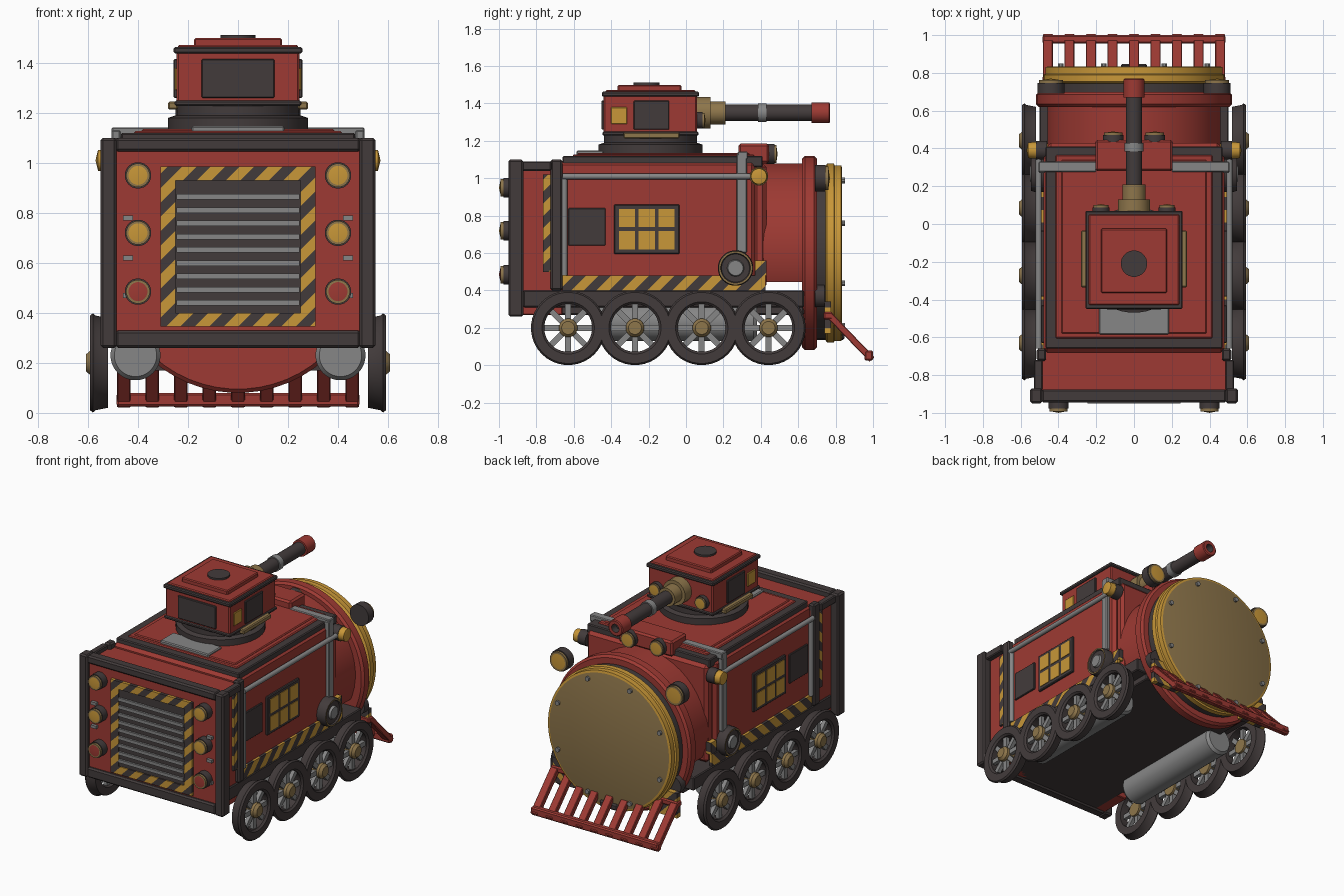
import bpy, bmesh, math
from mathutils import Vector, Matrix

if "Cube" in bpy.data.objects:
    bpy.data.objects.remove(bpy.data.objects["Cube"])

def material(name, r, g, b):
    m = bpy.data.materials.new(name)
    m.diffuse_color = (r, g, b, 1)
    m.use_nodes = True
    m.node_tree.nodes["Principled BSDF"].inputs["Base Color"].default_value = m.diffuse_color
    return m

RED = material("red paint", .34, .042, .033)
DARK = material("dark iron", .055, .044, .044)
GOLD = material("gold yellow", .58, .31, .04)
BRASS = material("brass", .27, .18, .07)
GREY = material("grey steel", .24, .24, .24)

def finish(bm, name, mats, mirror=False, smooth=False):
    bmesh.ops.recalc_face_normals(bm, faces=bm.faces)
    me = bpy.data.meshes.new(name)
    bm.to_mesh(me)
    bm.free()
    for m in mats:
        me.materials.append(m)
    if smooth:
        me.shade_smooth()
        me.set_sharp_from_angle(angle=math.radians(35))
    ob = bpy.data.objects.new(name, me)
    bpy.context.collection.objects.link(ob)
    if mirror:
        ob.modifiers.new("mirror", 'MIRROR')
    return ob

def cube(x0, x1, y0, y1, z0, z1):
    bm = bmesh.new()
    bmesh.ops.create_cube(bm, size=1)
    for v in bm.verts:
        v.co = Vector(((x0 + x1) / 2 + v.co.x * (x1 - x0),
                       (y0 + y1) / 2 + v.co.y * (y1 - y0),
                       (z0 + z1) / 2 + v.co.z * (z1 - z0)))
    return bm

def box(name, mat, x0, x1, y0, y1, z0, z1, bevel=.006, mirror=False, tilt=0):
    bm = cube(x0, x1, y0, y1, z0, z1)
    if bevel:
        bmesh.ops.bevel(bm, geom=bm.edges[:], offset=bevel, segments=1, affect='EDGES')
    if tilt:
        c = Vector(((x0 + x1) / 2, (y0 + y1) / 2, (z0 + z1) / 2))
        bmesh.ops.rotate(bm, verts=bm.verts, cent=c, matrix=Matrix.Rotation(tilt, 3, 'X'))
    return finish(bm, name, [mat], mirror)

def hazard(name, x0, x1, y0, y1, z0, z1, d, period=.11, mirror=False):
    # striped plate: cut along diagonals, coloured by stripe number
    bm = cube(x0, x1, y0, y1, z0, z1)
    d = Vector(d).normalized()
    w = period * .354
    for k in range(-60, 60):
        bmesh.ops.bisect_plane(bm, geom=bm.verts[:] + bm.edges[:] + bm.faces[:],
                               plane_co=d * k * w, plane_no=d)
    for f in bm.faces:
        f.material_index = math.floor(f.calc_center_median().dot(d) / w) % 2
    return finish(bm, name, [DARK, GOLD], mirror)

def lathe(name, axis, c, profile, mats, seg=32, mirror=False, cut_z=None):
    # spin (radius, offset) points; one material per profile segment
    bm = bmesh.new()
    used = list(dict.fromkeys(mats))
    rings = []
    for r, t in profile:
        ring = []
        for i in range(seg):
            a = 2 * math.pi * (i + .5) / seg
            u, v = r * math.cos(a), r * math.sin(a)
            p = {'x': (t, u, v), 'y': (u, t, v), 'z': (u, v, t)}[axis]
            ring.append(bm.verts.new(Vector(c) + Vector(p)))
        rings.append(ring)
    for k in range(len(rings) - 1):
        for i in range(seg):
            j = (i + 1) % seg
            f = bm.faces.new((rings[k][i], rings[k][j], rings[k + 1][j], rings[k + 1][i]))
            f.material_index = used.index(mats[min(k, len(mats) - 1)])
    bmesh.ops.remove_doubles(bm, verts=bm.verts, dist=1e-5)
    if cut_z is not None:
        bmesh.ops.bisect_plane(bm, geom=bm.verts[:] + bm.edges[:] + bm.faces[:],
                               plane_co=(0, 0, cut_z), plane_no=(0, 0, -1), clear_outer=True)
        bmesh.ops.holes_fill(bm, edges=bm.edges)
    return finish(bm, name, used, mirror, True)

def rod(name, mat, axis, c, r, t0, t1, seg=32, mirror=False):
    return lathe(name, axis, c, [(0, t0), (r, t0), (r, t1), (0, t1)], [mat], seg, mirror)

def lamp(name, c, r, depth, s, lens=GOLD, seg=20):
    # dark housing, brass bezel, domed lens; s is the facing along y
    lathe(name, 'y', c, [(0, 0), (r, 0), (r, s * depth * .7), (r * .9, s * depth * .7),
                         (r * .9, s * depth * .9), (r * .72, s * depth * .9), (0, s * depth)],
          [DARK, DARK, DARK, BRASS, BRASS, lens], seg, True)

# chassis and tanks
box("chassis", DARK, -.42, .42, -.9, .63, .27, .4)
box("running_board", DARK, -.5, .5, -.87, .63, .31, .4)
lathe("under_tank", 'y', (.41, 0, .23), [(0, -.5), (.085, -.5), (.1, -.48), (.1, .36), (.085, .38), (0, .38)],
      [GREY], 28, True)

# wheels
for i in range(4):
    c = (.55, -.63 + .357 * i, .2)
    lathe(f"wheel_rim_{i}", 'x', c, [(.128, -.03), (.18, -.03), (.19, .02), (.199, .03), (.19, .042), (.14, .042),
                                     (.128, .03), (.128, -.03)], [DARK], 36, True)
    for k in range(4):
        box(f"wheel_spoke_{i}_{k}", GREY, .545, .572, c[1] - .135, c[1] + .135, .184, .216, 0, True, k * math.pi / 4)
    lathe(f"wheel_hub_{i}", 'x', c, [(0, -.02), (.05, -.02), (.05, .04), (.035, .058), (0, .058)], [BRASS], 16, True)

# main body and roof
box("main_body", RED, -.48, .48, -.68, .37, .4, 1.09, .02)
box("body_collar", RED, -.46, .46, .36, .43, .41, 1.08, .02)
box("roof_frame", DARK, -.468, .468, -.66, .41, 1.06, 1.12)
box("roof_red_plate", RED, -.415, .415, -.605, .365, 1.1, 1.128)
box("roof_panel", RED, -.385, .385, -.58, .34, 1.12, 1.136)
box("roof_hatch", GREY, -.185, .185, -.585, -.44, 1.12, 1.148)
box("roof_lamp_box", RED, -.205, .205, .28, .445, 1.08, 1.185, .012)
lamp("roof_lamp", (.11, .43, 1.13), .055, .06, 1)
box("strap_side", GREY, .47, .505, .27, .325, .6, 1.13, .005, True)
box("strap_top", GREY, .2, .505, .275, .33, 1.1, 1.142, .005, True)

# rear cab
box("rear_cab", RED, -.49, .49, -.925, -.66, .27, 1.06, .005)
box("rear_post", DARK, .485, .55, -.95, -.87, .26, 1.1, .01, True)
box("rear_top_bar", DARK, -.49, .49, -.945, -.875, 1.045, 1.1, .01)
box("rear_bottom_bar", DARK, -.49, .49, -.945, -.875, .26, .33, .01)
box("cab_post", DARK, .465, .515, -.725, -.66, .4, 1.1, .01, True)
box("cab_top_rail", DARK, .485, .53, -.88, -.72, 1.04, 1.09, .006, True)
hazard("cab_side_stripes", .485, .505, -.765, -.722, .5, 1.02, (0, 1, -1), .13, True)

# rear grille
box("grille_back", DARK, -.26, .26, -.937, -.91, .39, .93, 0)
for i in range(9):
    z = .44 + .053 * i
    box(f"grille_slat_{i}", GREY, -.245, .245, -.95, -.93, z - .011, z + .011, 0)
for n, x0, x1, z0, z1 in (("top", -.31, .31, .93, .985), ("bottom", -.31, .31, .345, .4),
                          ("left", -.31, -.25, .4, .93), ("right", .25, .31, .4, .93)):
    hazard("grille_stripes_" + n, x0, x1, -.945, -.92, z0, z1, (1, 0, -1), .115)
for i, z in enumerate((.95, .72, .485)):
    lamp(f"rear_lamp_{i}", (.4, -.92, z), .053, .08, -1, RED if i == 2 else GOLD)
    box(f"rear_clip_{i}", GREY, .42, .46, -.945, -.92, (.78, .62, .47)[i] - .01, (.78, .62, .47)[i] + .01, 0, True)

# side details
hazard("side_stripes", .475, .497, -.66, .425, .4, .48, (0, 1, -1), .135, True)
hazard("side_stripes_end", .455, .49, .37, .43, .48, .56, (0, 1, -1), .135, True)
box("side_window_frame", DARK, .47, .495, -.385, -.035, .595, .86, .005, True)
for i, y in enumerate((-.315, -.21, -.105)):
    for j, z in enumerate((.668, .788)):
        box(f"window_pane_{i}_{j}", GOLD, .49, .499, y - .043, y + .043, z - .049, z + .049, 0, True)
box("side_panel", DARK, .47, .49, -.63, -.43, .64, .84, .004, True)
rod("side_pipe", GREY, 'y', (.505, 0, 1.01), .016, -.66, .37, 12, True)
rod("side_pipe_down", GREY, 'z', (.497, -.65, 0), .016, .48, 1.01, 12, True)
lathe("pipe_knob", 'x', (.46, .39, 1.01), [(0, 0), (.05, 0), (.05, .06), (.045, .06), (.042, .1), (0, .11)],
      [DARK, DARK, BRASS, GOLD, GOLD], 20, True)
lathe("side_valve", 'x', (.47, .265, .52), [(0, 0), (.095, 0), (.095, .06), (.09, .075), (.08, .075), (.075, .065),
      (.045, .065), (.04, .08), (0, .08)], [DARK, DARK, DARK, BRASS, DARK, DARK, GREY], 28, True)

# boiler and front
lathe("boiler", 'y', (0, 0, .62), [(0, .4), (.46, .4), (.46, .64), (0, .64)], [RED], 48, cut_z=.445)
lathe("boiler_flange", 'y', (0, 0, .6), [(0, .62), (.505, .62), (.52, .635), (.52, .685), (.505, .7), (0, .7)], [RED], 56)
lathe("front_rings", 'y', (0, 0, .6), [(0, .69), (.465, .69), (.465, .745), (.48, .755), (.48, .79), (.47, .795),
      (.47, .83), (.455, .835), (0, .835)], [DARK, DARK, GOLD, GOLD, GOLD, GOLD, GOLD, BRASS], 56)
for i in range(8):
    a = math.pi / 4 * (i + .5)
    rod(f"front_bolt_{i}", GREY, 'y', (.42 * math.cos(a), 0, .6 + .42 * math.sin(a)), .016, .83, .85, 8)
box("front_latch", DARK, -.07, .07, .82, .848, .135, .18, .01)
lamp("front_lamp", (.44, .69, 1.0), .072, .08, 1)
rod("lower_front_socket", DARK, 'y', (.42, 0, .37), .06, .69, .74, 20, True)
hazard("front_stripes", .26, .475, .74, .775, .17, .34, (1, 0, -1), .11, True)

# cowcatcher
for i in range(9):
    x = -.456 + .114 * i
    box(f"cowcatcher_slat_{i}", RED, x - .027, x + .027, .715, 1.045, .132, .168, .004, False, math.radians(-46))
box("cowcatcher_bar", RED, -.485, .485, .955, 1.0, .025, .08, .008)
box("cowcatcher_top", RED, -.485, .485, .735, .785, .245, .285, .008)

# turret
T = -.19
lathe("turret_base", 'z', (0, T, 0), [(0, 1.12), (.28, 1.12), (.28, 1.18), (.25, 1.19), (.25, 1.24), (0, 1.24)], [DARK], 40)
box("turret_body", RED, -.245, .245, -.44, .06, 1.235, 1.46, .008)
box("turret_bottom_trim", DARK, -.253, .253, -.447, .067, 1.228, 1.25)
box("turret_top_trim", DARK, -.257, .257, -.45, .07, 1.437, 1.463)
box("turret_roof", RED, -.24, .24, -.43, .05, 1.45, 1.472)
box("turret_lid", RED, -.175, .175, -.365, -.025, 1.465, 1.5)
rod("turret_cap", DARK, 'z', (0, -.21, 0), .07, 1.49, 1.512, 24)
box("turret_rear_window", DARK, -.145, .145, -.452, -.43, 1.26, 1.415, .004)
box("turret_side_window", DARK, .235, .257, -.28, -.09, 1.26, 1.415, .004, True)
box("turret_gold_window", GOLD, .235, .253, -.4, -.315, 1.29, 1.38, .003, True)
box("turret_side_rail", BRASS, .24, .28, -.335, -.035, 1.213, 1.245, .006, True)
lamp("turret_lamp", (.175, .05, 1.31), .045, .055, 1)

# gun
G = (0, 0, 1.35)
lathe("gun_mount", 'y', G, [(0, .05), (.085, .05), (.085, .13), (.062, .13), (.062, .21), (0, .21)], [BRASS], 24)
rod("gun_barrel", DARK, 'y', G, .044, .2, .69, 20)
rod("gun_ring", GREY, 'y', G, .051, .385, .43, 20)
lathe("gun_muzzle", 'y', G, [(0, .67), (.056, .67), (.056, .765), (.05, .77), (.028, .77), (.028, .72), (0, .72)],
      [RED, RED, RED, RED, DARK], 16)
